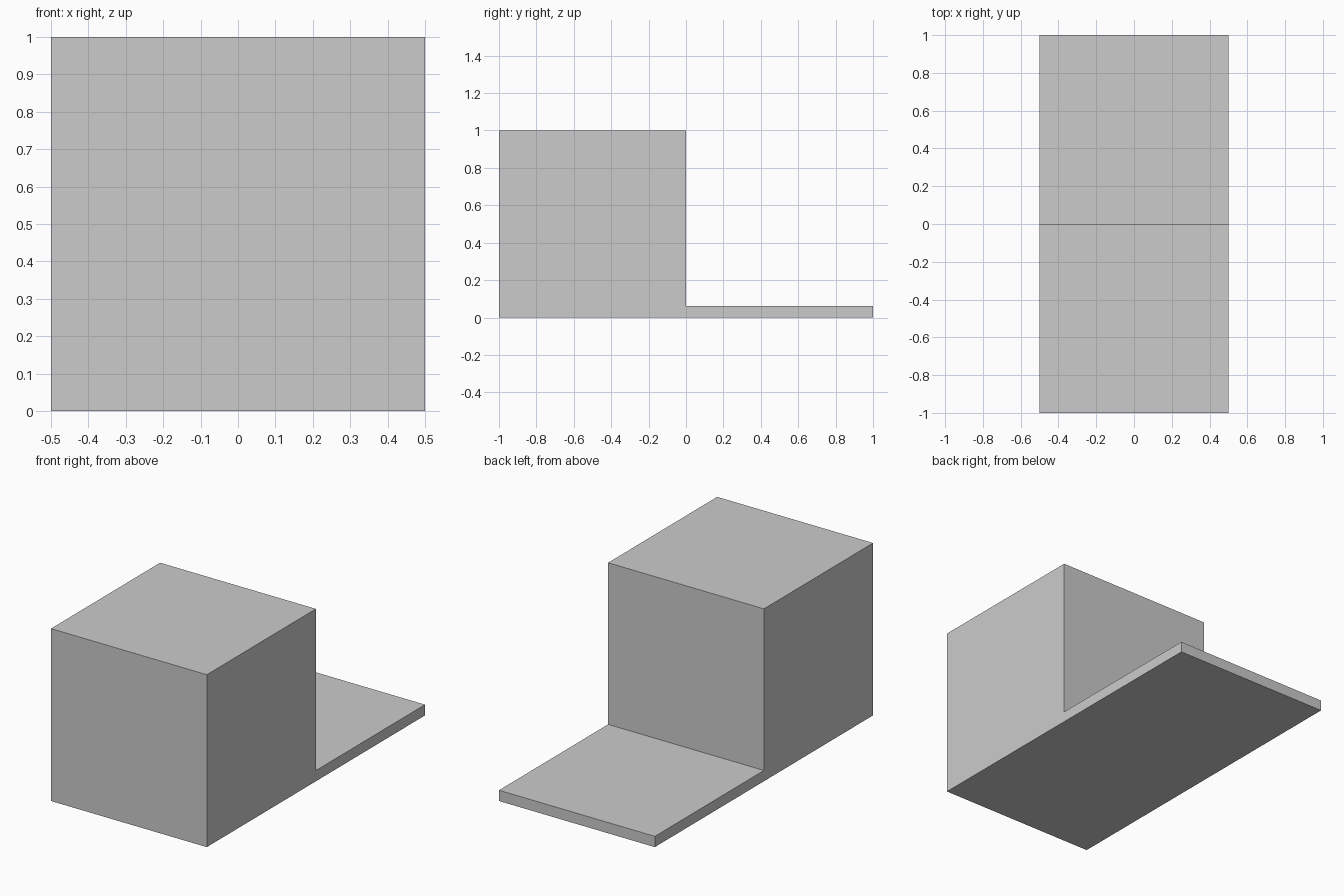
import bpy
import bmesh

if "Cube" in bpy.data.objects:
    bpy.data.objects.remove(bpy.data.objects["Cube"])

HALF_WIDTH = 0.5
STEP = 0.0625  # thickness of the low slab

# L-shaped side profile (y, z): tall block in front, thin slab behind
PROFILE = [(-1, 0), (1, 0), (1, STEP), (0, STEP), (0, 1), (-1, 1)]

# Extrude the profile across the width
bm = bmesh.new()
face = bm.faces.new([bm.verts.new((-HALF_WIDTH, y, z)) for y, z in PROFILE])
result = bmesh.ops.extrude_face_region(bm, geom=[face])
moved = [g for g in result["geom"] if isinstance(g, bmesh.types.BMVert)]
bmesh.ops.translate(bm, verts=moved, vec=(2 * HALF_WIDTH, 0, 0))
bmesh.ops.recalc_face_normals(bm, faces=bm.faces)

mesh = bpy.data.meshes.new("block_with_slab")
bm.to_mesh(mesh)
bm.free()
bpy.context.collection.objects.link(bpy.data.objects.new("block_with_slab", mesh))
